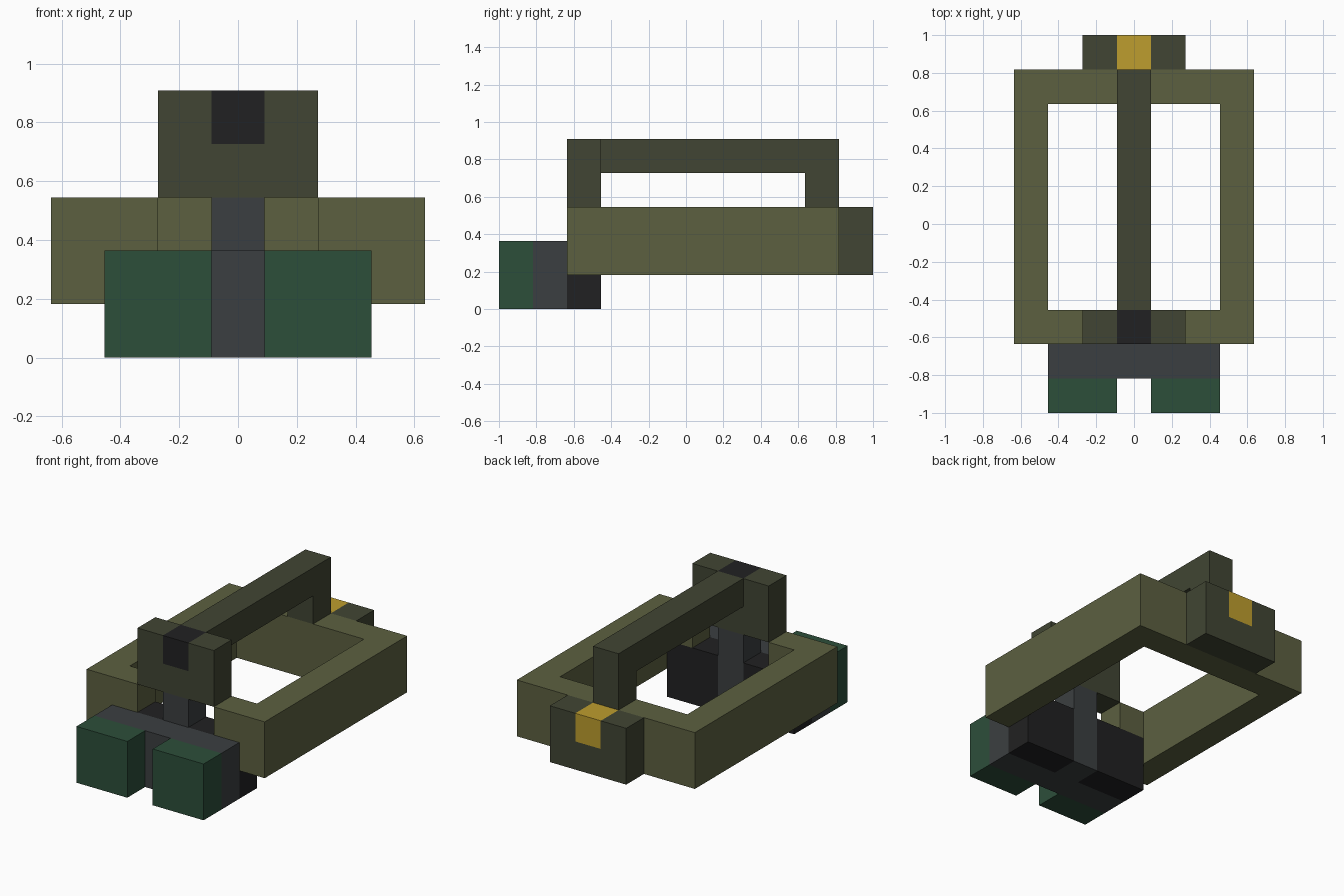
import bpy
import bmesh
from mathutils import Vector

cube = bpy.data.objects.get("Cube")
if cube:
    bpy.data.objects.remove(cube, do_unlink=True)

CELL = 2 / 11                       # the model sits on an 11-cell-long block grid
ORIGIN = Vector((0, -1, 0))         # x is counted from the centre line


def material(name, rgb):
    """Flat material from display colour values, converted to linear."""
    linear = [((c / 255 + 0.055) / 1.055) ** 2.4 for c in rgb]
    mat = bpy.data.materials.new(name)
    mat.use_nodes = True
    mat.diffuse_color = (*linear, 1)
    bsdf = mat.node_tree.nodes["Principled BSDF"]
    bsdf.inputs["Base Color"].default_value = (*linear, 1)
    bsdf.inputs["Roughness"].default_value = 0.9
    return mat


olive = material("olive", (92, 96, 64))
dark_olive = material("dark olive", (65, 69, 51))
green = material("deep green", (44, 78, 58))
slate = material("slate grey", (59, 63, 65))
black = material("soft black", (33, 33, 34))
yellow = material("mustard yellow", (189, 157, 46))


def block(name, mat, x, y, z, mirror=False):
    """Box between cell limits on each axis, optionally mirrored across x."""
    low = ORIGIN + Vector((x[0], y[0], z[0])) * CELL
    high = ORIGIN + Vector((x[1], y[1], z[1])) * CELL
    bm = bmesh.new()
    bmesh.ops.create_cube(bm, size=1)
    size, centre = high - low, (low + high) / 2
    for v in bm.verts:
        v.co = Vector(a * b for a, b in zip(v.co, size)) + centre
    mesh = bpy.data.meshes.new(name)
    bm.to_mesh(mesh)
    bm.free()
    mesh.materials.append(mat)
    obj = bpy.data.objects.new(name, mesh)
    bpy.context.collection.objects.link(obj)
    if mirror:
        obj.modifiers.new("Mirror", "MIRROR").use_axis[0] = True
    return obj


MID = (-0.5, 0.5)

# Open rectangular frame
block("side_rails", olive, (2.5, 3.5), (2, 10), (1, 3), mirror=True)
block("rear_rail", olive, (-2.5, 2.5), (9, 10), (1, 3))
block("front_rail_stubs", olive, (1.5, 2.5), (2, 3), (2, 3), mirror=True)

# Rear tab with its light
block("rear_tab_sides", dark_olive, (0.5, 1.5), (10, 11), (1, 3), mirror=True)
block("rear_tab_base", dark_olive, MID, (10, 11), (1, 2))
block("rear_light", yellow, MID, (10, 11), (2, 3))

# Top handle and front bridge
block("bridge_sides", dark_olive, (0.5, 1.5), (2, 3), (3, 5), mirror=True)
block("bridge_base", dark_olive, MID, (2, 3), (3, 4))
block("bridge_sight", black, MID, (2, 3), (4, 5))
block("handle_bar", dark_olive, MID, (3, 10), (4, 5))
block("handle_post", dark_olive, MID, (9, 10), (3, 4))

# Front carrier with paired blocks
block("front_post", slate, MID, (2, 3), (0, 3))
block("cross_bar", slate, (-2.5, 2.5), (1, 2), (0, 2))
block("front_lenses", green, (0.5, 2.5), (0, 1), (0, 2), mirror=True)
block("eye_cups", black, (0.5, 2.5), (2, 3), (0, 2), mirror=True)
